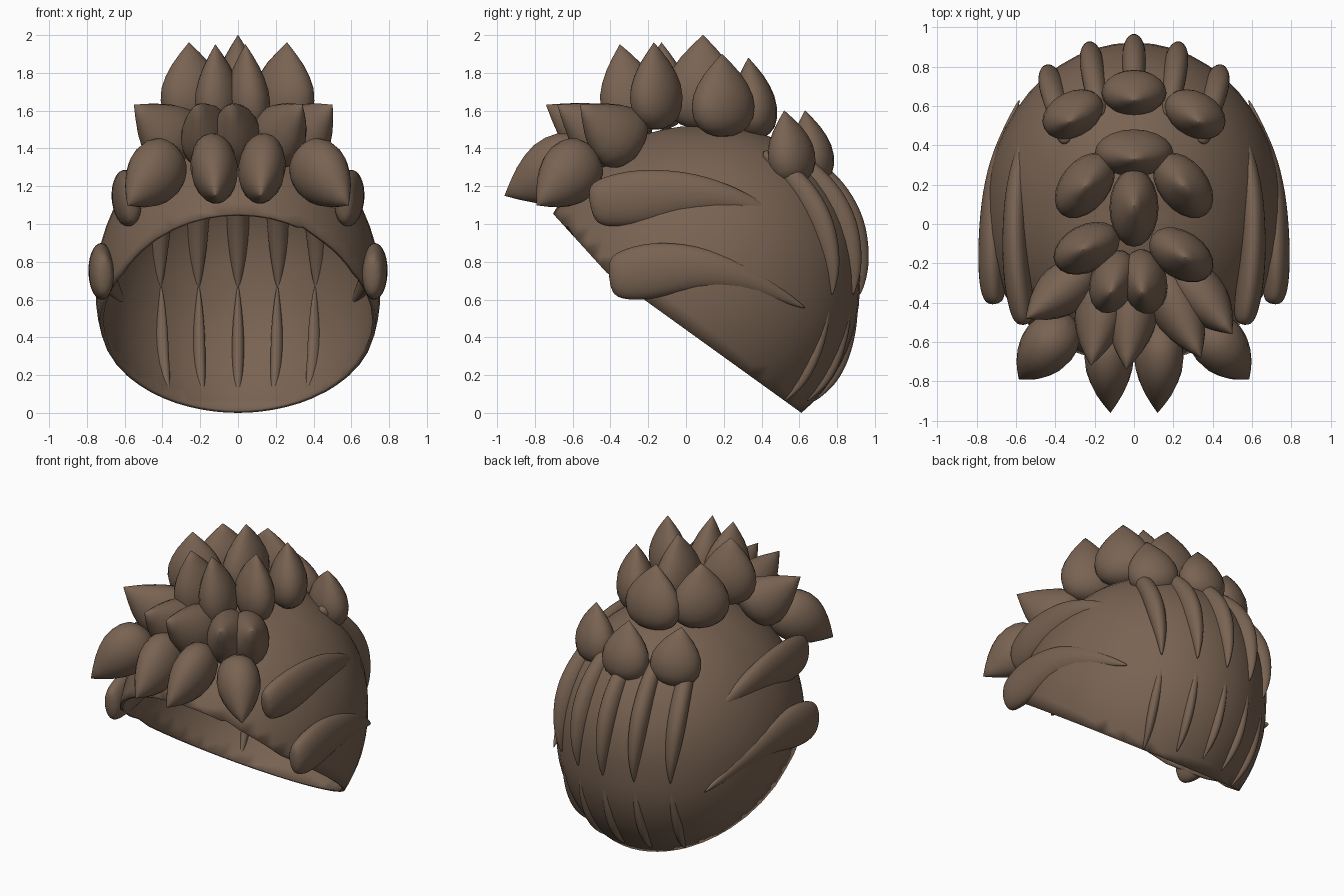
import bpy, bmesh, math
from mathutils import Vector

cube = bpy.data.objects.get("Cube")
if cube:
    bpy.data.objects.remove(cube)

brown = bpy.data.materials.new("warm_brown")
brown.use_nodes = True
color = (0.19, 0.125, 0.085, 1)
brown.diffuse_color = color
brown.node_tree.nodes["Principled BSDF"].inputs["Base Color"].default_value = color

CENTER = Vector((0, 0.06, 0.66))
RADII = Vector((0.755, 0.86, 0.86))


def finish(bm, name):
    """Turn a bmesh into a smooth brown object."""
    bmesh.ops.recalc_face_normals(bm, faces=bm.faces)
    mesh = bpy.data.meshes.new(name)
    bm.to_mesh(mesh)
    bm.free()
    mesh.materials.append(brown)
    for poly in mesh.polygons:
        poly.use_smooth = True
    obj = bpy.data.objects.new(name, mesh)
    bpy.context.collection.objects.link(obj)
    return obj


def loft(name, rings, sides):
    """Skin elliptical rings given as (centre, first half axis, second half axis)."""
    bm = bmesh.new()
    loops = []
    for c, u, v in rings:
        angles = [2 * math.pi * k / sides for k in range(sides)]
        loops.append([bm.verts.new(c + u * math.cos(a) + v * math.sin(a)) for a in angles])
    for a, b in zip(loops, loops[1:]):
        for k in range(sides):
            n = (k + 1) % sides
            bm.faces.new((a[k], a[n], b[n], b[k]))
    bm.faces.new(loops[0])
    bm.faces.new(loops[-1])
    return finish(bm, name)


def tuft(name, base, tip, wide=0.13, deep=0.17, sag=0.0):
    """Rounded teardrop with a pointed tip; sag lowers its middle."""
    base, tip = Vector(base), Vector(tip)
    d = (tip - base).normalized()
    side = Vector((-base.y, base.x, 0))
    side = (side - d * side.dot(d)).normalized()
    up = d.cross(side)
    profile = [(0, .02), (.015, .3), (.05, .55), (.12, .8), (.23, .95), (.36, 1),
               (.5, .95), (.63, .8), (.76, .58), (.88, .31), (1, .01)]
    loft(name, [(base.lerp(tip, t) - Vector((0, 0, sag * math.sin(math.pi * t))),
                 side * wide * r, up * deep * r) for t, r in profile], 20)


def strand(name, points, widths, thick, normals):
    """Flattened curved lock tapering along a path."""
    rings = []
    last = len(points) - 1
    for i, p in enumerate(points):
        along = (points[min(i + 1, last)] - points[max(i - 1, 0)]).normalized()
        n = (normals[i] - along * normals[i].dot(along)).normalized()
        rings.append((p, n * thick[i], along.cross(n) * widths[i]))
    obj = loft(name, rings, 10)
    sub = obj.modifiers.new("smooth", 'SUBSURF')
    sub.levels = sub.render_levels = 2


# Thin open cap, fuller at the upper back, trimmed along the face opening
bm = bmesh.new()
bmesh.ops.create_uvsphere(bm, u_segments=48, v_segments=32, radius=1)
for v in bm.verts:
    fuller = 1 + 0.09 * max(0, v.co.y) * max(0, v.co.z)
    v.co = CENTER + v.co * RADII * fuller
for point, slope in (((0, 0.6, 0.008), 0.72), ((0, -0.4, 0.72), 1.1)):
    bmesh.ops.bisect_plane(bm, geom=bm.verts[:] + bm.edges[:] + bm.faces[:],
                           plane_co=point, plane_no=(0, slope, 1), clear_inner=True)
bmesh.ops.remove_doubles(bm, verts=[v for v in bm.verts if v.co.z < 1.2], dist=0.025)
cap = finish(bm, "cap")
shell = cap.modifiers.new("thickness", 'SOLIDIFY')
shell.thickness = 0.02
shell.offset = -1
bpy.context.view_layer.objects.active = cap
cap.select_set(True)
bpy.ops.object.shade_smooth_by_angle(angle=math.radians(40))

# Fringe tufts over the forehead
for s, side in ((1, "left"), (-1, "right")):
    tuft(f"fringe_inner_{side}", (s * .13, -.5, 1.38), (s * .12, -.96, 1.15), .125, .18)
    tuft(f"fringe_outer_{side}", (s * .34, -.5, 1.38), (s * .585, -.79, 1.1), .14, .17)

# Second row of tufts
for i, (base, tip) in enumerate((
        ((-.14, -.28, 1.45), (-.22, -.72, 1.63)),
        ((.01, -.28, 1.45), (-.04, -.74, 1.63)),
        ((.14, -.27, 1.45), (.34, -.68, 1.63)),
        ((.24, -.24, 1.45), (.5, -.56, 1.63)),
        ((-.24, -.24, 1.45), (-.55, -.48, 1.63)))):
    tuft(f"second_row_tuft_{i + 1}", base, tip, .13, .175, .06)

# Crown tufts standing upright
for i, (base, tip, wide, deep) in enumerate((
        ((-.1, -.26, 1.46), (-.12, -.35, 1.95), .115, .165),
        ((.06, -.26, 1.46), (.04, -.35, 1.95), .115, .165),
        ((-.23, -.12, 1.5), (-.26, -.13, 1.96), .12, .18),
        ((.23, -.15, 1.5), (.26, -.17, 1.96), .12, .18),
        ((-.25, .2, 1.46), (-.25, .19, 1.9), .19, .125),
        ((.25, .2, 1.46), (.25, .19, 1.9), .19, .125),
        ((0, .38, 1.45), (0, .33, 1.88), .2, .12),
        ((0, .08, 1.5), (0, .09, 2.0), .125, .2))):
    tuft(f"crown_tuft_{i + 1}", base, tip, wide, deep)

# Three tufts at the top of the back
for x, y, name in ((-.3, .55, "right"), (0, .66, "middle"), (.3, .55, "left")):
    tuft(f"back_tuft_{name}", (x, y + .03, 1.21), (x * 1.1, y - .03, 1.6), .165, .115)

# Swept locks on each side
UPPER = [(.555, -.51, 1.1), (.57, -.44, 1.115), (.6, -.25, 1.14), (.61, 0, 1.165),
         (.6, .2, 1.14), (.575, .38, 1.085), (.545, .52, 1.02)]
LOWER = [(.705, -.41, .72), (.72, -.34, .725), (.725, -.18, .755), (.725, .05, .775),
         (.70, .27, .73), (.65, .46, .645), (.58, .64, .55)]
for s, side in ((1, "left"), (-1, "right")):
    for name, path in (("upper", UPPER), ("lower", LOWER)):
        pts = [Vector((s * x, y, z)) for x, y, z in path]
        strand(f"{name}_side_lock_{side}", pts, [.1, .14, .165, .125, .085, .045, .005],
               [.045, .07, .075, .065, .055, .03, .005], [Vector((s, 0, 0))] * len(pts))


def back_point(x, z, lift):
    """Point near the back of the cap at a given x and height."""
    u, w = x / RADII.x, (z - CENTER.z) / RADII.z
    v = math.sqrt(1 - u * u - w * w)
    n = Vector((u / RADII.x, v / RADII.y, w / RADII.z)).normalized()
    return Vector((x, CENTER.y + v * RADII.y, z)) + n * lift, n


# Long locks hanging down the back, with thin lower slivers
UPPER_LOCK = ((1.36, 1.27, 1.13, .98, .84, .73, .62), (.78, .85, .93, .98, 1, 1, 1),
              (.04, .055, .065, .065, .05, .03, .004),
              (.03, .06, .085, .085, .065, .045, .005),
              (.035, .03, .025, .02, .01, .005, 0))
LOWER_SLIVER = ((.68, .56, .43, .3, .2, .13, .06), (1, 1, 1, .98, .94, .9, .86),
                (.004, .02, .033, .035, .03, .02, .004),
                (.005, .025, .04, .045, .04, .025, .004),
                (-.02, -.025, -.025, -.015, -.005, 0, 0))
for i, x in enumerate((-.42, -.215, 0, .215, .42)):
    for name, (heights, spread, widths, thick, lifts) in (
            ("back_lock", UPPER_LOCK), ("lower_sliver", LOWER_SLIVER)):
        path = [back_point(x * f, z, lift) for z, f, lift in zip(heights, spread, lifts)]
        strand(f"{name}_{i + 1}", [p for p, n in path], widths, thick, [n for p, n in path])
